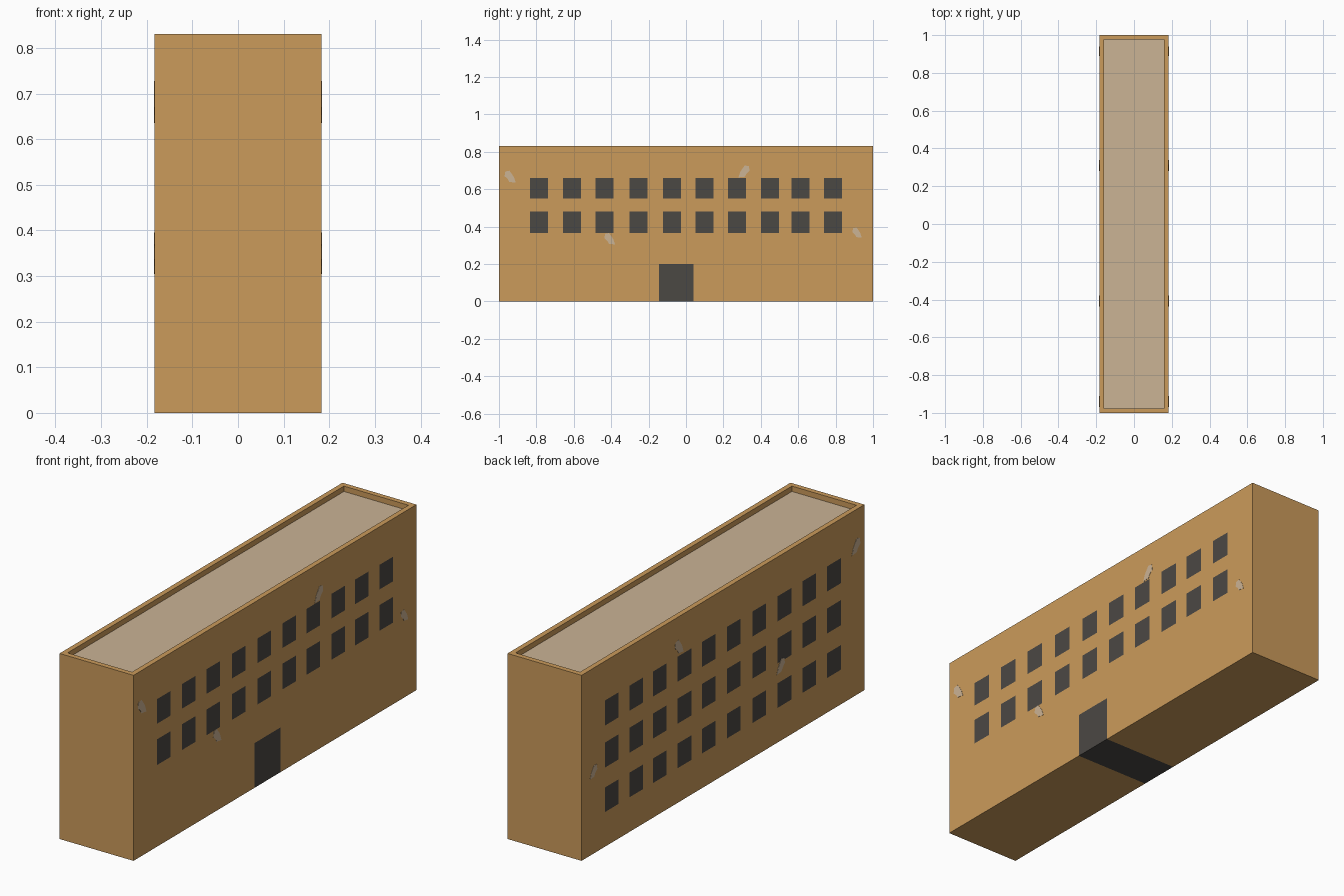
import bpy, bmesh, math
from mathutils import Vector

if "Cube" in bpy.data.objects:
    bpy.data.objects.remove(bpy.data.objects["Cube"])

HX, HY, H = 0.183, 1.0, 0.83
WALL, RECESS = 0.033, 0.024
COLS = (-0.785, -0.61, -0.435, -0.255, -0.075, 0.10, 0.272, 0.448, 0.612, 0.787)
HALF_W = 0.048
ROWS = {1: ((0.365, 0.48), (0.55, 0.66)),                        # street side, +x
        -1: ((0.155, 0.265), (0.354, 0.466), (0.542, 0.654))}    # rear side, -x
DOOR_Y, DOOR_Z = (-0.145, 0.04), 0.20


def material(name, rgb):
    lin = [((c / 255 + 0.055) / 1.055) ** 2.4 for c in rgb]
    m = bpy.data.materials.new(name)
    m.diffuse_color = (*lin, 1)
    m.use_nodes = True
    m.node_tree.nodes["Principled BSDF"].inputs["Base Color"].default_value = m.diffuse_color
    return m


ochre = material("ochre wall", (203, 155, 91))
plaster = material("pale plaster", (203, 179, 149))
dark = material("dark opening", (75, 72, 68))


def add_object(name, bm, mats):
    bmesh.ops.recalc_face_normals(bm, faces=bm.faces)
    me = bpy.data.meshes.new(name)
    bm.to_mesh(me)
    bm.free()
    for m in mats:
        me.materials.append(m)
    ob = bpy.data.objects.new(name, me)
    bpy.context.collection.objects.link(ob)
    return ob


# Building block with a parapet around a sunken roof
bm = bmesh.new()
bmesh.ops.create_cube(bm, size=1)
for v in bm.verts:
    v.co = Vector((v.co.x * 2 * HX, v.co.y * 2 * HY, (v.co.z + 0.5) * H))
bm.normal_update()
top = [f for f in bm.faces if f.normal.z > 0.9]
bmesh.ops.inset_region(bm, faces=top, thickness=WALL)
roof = bmesh.ops.extrude_discrete_faces(bm, faces=top)["faces"]
for f in roof:
    f.material_index = 1
    for v in f.verts:
        v.co.z -= RECESS


# Cut the walls along the window and door edges
def cut(co, no):
    bmesh.ops.bisect_plane(bm, geom=bm.verts[:] + bm.edges[:] + bm.faces[:],
                           plane_co=co, plane_no=no)


y_cuts = [c + s * HALF_W for c in COLS for s in (-1, 1)] + list(DOOR_Y)
z_cuts = {z for rows in ROWS.values() for r in rows for z in r} | {DOOR_Z}
for y in y_cuts:
    cut((0, y, 0), (0, 1, 0))
for z in z_cuts:
    cut((0, 0, z), (0, 0, 1))

# Colour windows, door and the door strip under the building
bm.normal_update()
for f in bm.faces:
    c = f.calc_center_median()
    in_door = DOOR_Y[0] < c.y < DOOR_Y[1]
    if f.normal.z < -0.9:
        if in_door:
            f.material_index = 2
    elif abs(c.x) > HX - 0.001 and abs(f.normal.x) > 0.9:
        side = 1 if c.x > 0 else -1
        window = (any(abs(c.y - y) < HALF_W for y in COLS)
                  and any(a < c.z < b for a, b in ROWS[side]))
        door = side > 0 and in_door and c.z < DOOR_Z
        if window or door:
            f.material_index = 2
add_object("building", bm, (ochre, plaster, dark))

# Flaked plaster patches on both long walls: a blob with a short tail
BLOB = ((-0.03, -0.03), (0.005, -0.026), (0.012, -0.012), (0.03, 0.005),
        (0.026, 0.03), (0.004, 0.034), (-0.008, 0.018), (-0.02, 0.0))
PATCHES = ((-0.94, 0.665, -1, 1), (0.31, 0.693, 1, 1),
           (-0.408, 0.333, -1, 0.95), (0.915, 0.366, -1, 0.85))
for side, label in ((1, "street"), (-1, "rear")):
    for i, (y, z, flip, size) in enumerate(PATCHES):
        bm = bmesh.new()
        face = bm.faces.new([bm.verts.new((side * (HX - 0.001), y + flip * size * a, z + size * b))
                             for a, b in BLOB])
        ext = bmesh.ops.extrude_face_region(bm, geom=[face])["geom"]
        for v in ext:
            if isinstance(v, bmesh.types.BMVert):
                v.co.x = side * (HX + 0.001)
        add_object(f"{label}_plaster_patch_{i + 1}", bm, (plaster,))
